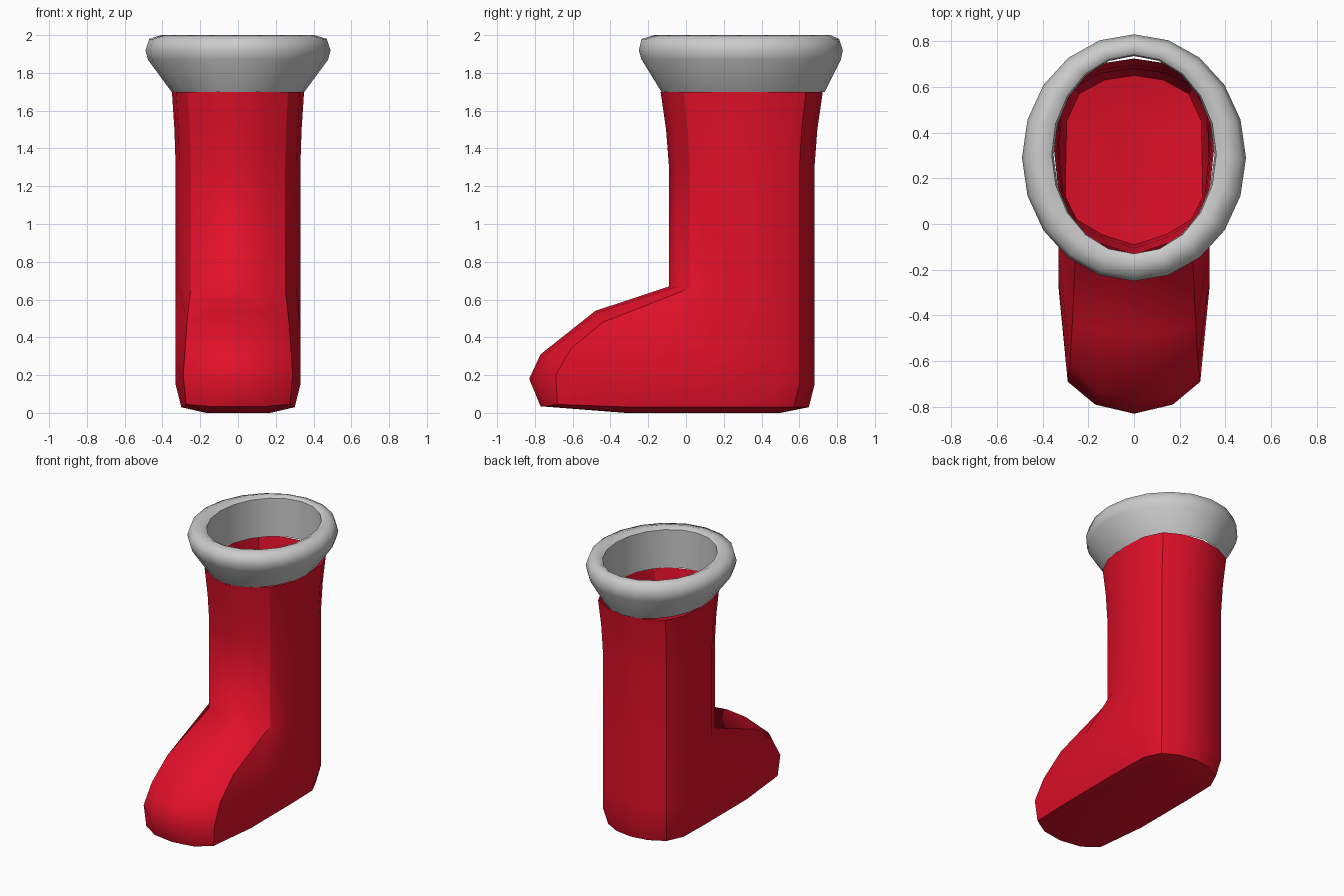
import bpy, bmesh, math

if "Cube" in bpy.data.objects:
    bpy.data.objects.remove(bpy.data.objects["Cube"])


def loft(name, rings, sharp_cols=(), sharp_rows=(), cap_last=False, close=False):
    """Skin a stack of closed rings, with chosen columns and rows kept sharp."""
    bm = bmesh.new()
    vs = [[bm.verts.new(p) for p in r] for r in rings]
    n = len(vs[0])
    rows = len(vs)
    for k in range(rows if close else rows - 1):
        a, b = vs[k], vs[(k + 1) % rows]
        for i in range(n):
            j = (i + 1) % n
            bm.faces.new((a[i], a[j], b[j], b[i]))
    if cap_last:
        bm.faces.new(vs[-1])
    for f in bm.faces:
        f.smooth = True
    for c in sharp_cols:
        for k in range(rows - 2):
            bm.edges.get((vs[k][c], vs[k + 1][c])).smooth = False
    for r in sharp_rows:
        for i in range(n):
            bm.edges.get((vs[r][i], vs[r][(i + 1) % n])).smooth = False
    bmesh.ops.recalc_face_normals(bm, faces=bm.faces[:])
    me = bpy.data.meshes.new(name)
    bm.to_mesh(me)
    bm.free()
    ob = bpy.data.objects.new(name, me)
    bpy.context.collection.objects.link(ob)
    return ob


def mirrored(half):
    """Complete a half ring (front centre to back centre) across x = 0."""
    return half + [(-x, y, z) for x, y, z in half[-2:0:-1]]


# Shaft cross-section, half ring from front to back
SHAFT = [(0, -.09), (.14, -.045), (.25, .02), (.31, .14), (.33, .32),
         (.32, .48), (.26, .60), (.14, .66), (0, .68)]


def shaft_ring(z, sx=1.0, sy=1.0):
    return [(x * sx, .297 + (y - .297) * sy, z) for x, y in SHAFT]


def foot_ring(front, z, sx=1.0, inset=0.0):
    """Front five points are given, the heel follows the shaft section."""
    return front + [(x * sx, y - inset, z) for x, y in SHAFT[5:]]


rings = [
    shaft_ring(1.70, 1.06, 1.115),
    shaft_ring(1.50, 1.02, 1.04),
    shaft_ring(1.30),
    [(x, y, .67 if i < 2 else .66) for i, (x, y, z) in enumerate(shaft_ring(.66))],
    foot_ring([(0, -.48, .54), (.16, -.47, .53), (.27, -.44, .48),
               (.33, -.12, .45), (.33, .20, .45)], .45),
    foot_ring([(0, -.77, .31), (.16, -.74, .31), (.28, -.61, .34),
               (.33, -.25, .30), (.33, .20, .30)], .30),
    foot_ring([(0, -.83, .18), (.17, -.79, .18), (.29, -.69, .20),
               (.33, -.28, .15), (.33, .20, .15)], .15),
    foot_ring([(0, -.77, .035), (.16, -.745, .035), (.275, -.68, .045),
               (.30, -.28, .03), (.30, .20, .03)], .03, .92, .03),
    # flat sole
    [(x, y, 0) for x, y in [(0, -.32), (.08, -.31), (.13, -.28), (.16, -.15),
                            (.17, .20), (.16, .38), (.13, .46), (.07, .49), (0, .50)]],
]

# Boot body: thin open shell, sharp along front and back side creases and sole
boot = loft("boot_body", [mirrored(r) for r in rings],
            sharp_cols=(2, 6, 10, 14), sharp_rows=(7,), cap_last=True)
red = bpy.data.materials.new("red")
red.diffuse_color = (.75, .005, .022, 1)
red.use_nodes = True
red.node_tree.nodes["Principled BSDF"].inputs["Base Color"].default_value = red.diffuse_color
boot.data.materials.append(red)

# Cuff: flared, rounded collar (half width, front y, back y, z)
CUFF = [(.352, -.13, .735, 1.70), (.477, -.235, .82, 1.87), (.49, -.25, .83, 1.92),
        (.47, -.235, .81, 1.98), (.405, -.165, .765, 2.0), (.36, -.13, .74, 1.98)]
N = 20
cuff_rings = []
for w, y0, y1, z in CUFF:
    cuff_rings.append([(w * math.sin(math.tau * i / N),
                        (y0 + y1) / 2 - (y1 - y0) / 2 * math.cos(math.tau * i / N), z)
                       for i in range(N)])
loft("cuff", cuff_rings, sharp_rows=(0, 5), close=True)
